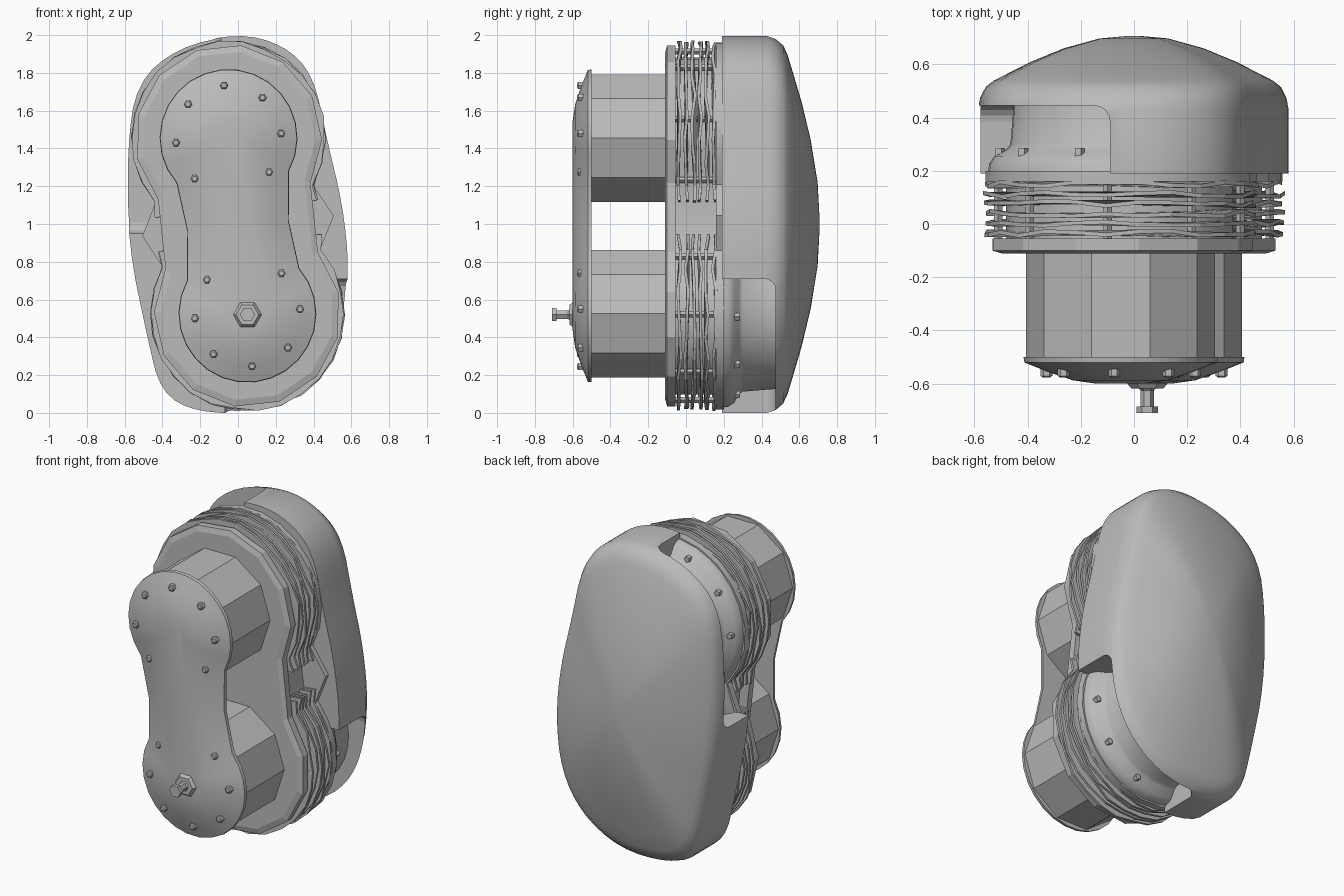
import bpy, bmesh, math, random
from mathutils import Vector

random.seed(4)
if "Cube" in bpy.data.objects:
    bpy.data.objects.remove(bpy.data.objects["Cube"])

grey = bpy.data.materials.new("plain grey")
grey.use_nodes = True
grey.diffuse_color = (0.5, 0.5, 0.5, 1)
grey.node_tree.nodes["Principled BSDF"].inputs["Base Color"].default_value = (0.5, 0.5, 0.5, 1)

# The two cylinder centres lie on a slightly leaning axis
TOP, LOW = Vector((-0.05, 0, 1.455)), Vector((0.05, 0, 0.525))
MID = (TOP + LOW) / 2
HALF = (TOP - LOW).length / 2
T = (TOP - LOW).normalized()
U = Vector((T.z, 0, -T.x))


def at_y(p, y):
    return Vector((p.x, y, p.z))


def arc(side, r, n=12):
    c = MID + T * HALF * side
    angles = [math.radians(-35 + 250 * i / n) for i in range(n + 1)]
    return [c + (U * math.cos(a) + T * math.sin(a)) * r * side for a in angles]


def peanut(r, y, waist=0.82, n=12):
    """Outline around both cylinders, pinched in the middle."""
    pts = []
    for side in (1, -1):
        pts += arc(side, r, n) + [MID - U * waist * r * side]
    return [at_y(p, y) for p in pts]


def lobe(side, r, y, gap=0.09):
    """Outline around one cylinder, cut straight at the waist."""
    cut = MID + T * gap * side
    pts = arc(side, r, 18) + [cut - U * 0.84 * r * side, cut + U * 0.84 * r * side]
    return [at_y(p, y) for p in pts]


def ngon(c, r, y, n):
    return [Vector((c.x + r * math.cos(math.tau * i / n), y,
                    c.z + r * math.sin(math.tau * i / n))) for i in range(n)]


def add_loft(bm, rings):
    loops = [[bm.verts.new(p) for p in ring] for ring in rings]
    n = len(loops[0])
    for a, b in zip(loops, loops[1:]):
        for i in range(n):
            j = (i + 1) % n
            bm.faces.new((a[i], a[j], b[j], b[i]))
    bm.faces.new(loops[0])
    bm.faces.new(loops[-1])


def make(name, lofts, smooth=None):
    bm = bmesh.new()
    for rings in lofts:
        add_loft(bm, rings)
    bmesh.ops.recalc_face_normals(bm, faces=bm.faces)
    mesh = bpy.data.meshes.new(name)
    bm.to_mesh(mesh)
    bm.free()
    mesh.materials.append(grey)
    ob = bpy.data.objects.new(name, mesh)
    bpy.context.collection.objects.link(ob)
    if smooth:
        bpy.ops.object.select_all(action='DESELECT')
        ob.select_set(True)
        bpy.context.view_layer.objects.active = ob
        bpy.ops.object.shade_smooth_by_angle(angle=math.radians(smooth))
    return ob


# Domed rear cover: smoothed outline lofted toward its crown
outline = [(0.0, 2.01), (0.24, 1.95), (0.4, 1.79), (0.47, 1.45), (0.555, 1.1), (0.59, 0.75),
           (0.55, 0.4), (0.4, 0.15), (0.14, 0.0), (-0.22, 0.0), (-0.41, 0.11), (-0.48, 0.4),
           (-0.58, 0.88), (-0.59, 1.4), (-0.54, 1.75), (-0.32, 1.94)]
for _ in range(2):
    pairs = list(zip(outline, outline[1:] + outline[:1]))
    outline = [(a[0] * k + b[0] * (1 - k), a[1] * k + b[1] * (1 - k))
               for a, b in pairs for k in (0.75, 0.25)]
profile = [(1.0, 0.19), (1.0, 0.43), (0.985, 0.475), (0.95, 0.515), (0.9, 0.538), (0.8, 0.568),
           (0.65, 0.612), (0.45, 0.66), (0.22, 0.697), (0.05, 0.706)]
cover = make("rear_cover", [[[Vector((x * s, y, 1 + (z - 1) * s)) for x, z in outline]
                             for s, y in profile]], 40)


# Two opposite openings in the cover
def opening(name, x0, x1, z0, z1, depth):
    cutter = make(name, [[[Vector((x, y, z)) for x, z in
                           ((x0, z0), (x1, z0), (x1, z1), (x0, z1))] for y in (0.05, depth)]])
    bevel = cutter.modifiers.new("round", 'BEVEL')
    bevel.width, bevel.segments = 0.06, 4
    cutter.hide_render = True
    cutter.hide_set(True)
    cut = cover.modifiers.new(name, 'BOOLEAN')
    cut.operation, cut.object, cut.solver = 'DIFFERENCE', cutter, 'EXACT'


opening("lower_opening_cutter", -0.07, 1, -1, 0.71, 0.475)
opening("upper_opening_cutter", -1, -0.09, 0.95, 3, 0.445)

# Body inside the cover, seen through the openings
make("inner_body", [[peanut(r, y, 0.98, 20) for r, y in
                     ((0.5, 0.19), (0.495, 0.225), (0.475, 0.255),
                      (0.43, 0.28), (0.415, 0.3), (0.4, 0.48))]], 35)

# Flanges and the core that carries the fins
make("rear_flange", [[peanut(0.51, y, 1.0, 16) for y in (0.16, 0.2)]], 30)
make("front_flange", [[peanut(r, y, 0.82, 9) for r, y in
                       ((0.46, -0.11), (0.495, -0.1), (0.495, -0.055))]])
make("fin_core", [[peanut(0.43, y, 0.8) for y in (-0.08, 0.17)]], 30)

# Uneven cooling fins, split at the waist
fins = []
for side in (1, -1):
    for k in range(6):
        base = [p + (p - MID).normalized() * random.uniform(-0.012, 0.006)
                + Vector((0, random.uniform(-0.01, 0.01), 0))
                for p in lobe(side, 0.514, -0.042 + 0.037 * k)]
        fins.append([base, [p + Vector((0, 0.015, 0)) for p in base]])
make("cooling_fins", fins)
make("fin_posts", [[ngon(p, 0.016, y, 4) for y in (-0.08, 0.17)]
                   for side in (1, -1) for p in arc(side, 0.46, 6)])

# Faceted cylinders
for name, c in (("upper_cylinder", TOP), ("lower_cylinder", LOW)):
    make(name, [[ngon(c, 0.355, y, 10) for y in (-0.51, -0.09)]])

# Domed front plate joining the cylinders
make("front_plate", [[peanut(r, y, 0.74, 18) for r, y in
                      ((0.365, -0.5), (0.362, -0.52), (0.28, -0.553),
                       (0.18, -0.587), (0.09, -0.6))]], 35)

# Screws around the plate rim and on the inner body
plate_screws, body_screws = [], []
for side, c in ((1, TOP), (-1, LOW)):
    def ring_point(r, deg):
        a = math.radians(deg)
        return c + Vector((math.cos(a), 0, math.sin(a))) * r * side
    for k in range(7):
        p = ring_point(0.28, -40 + 45 * k)
        plate_screws.append([ngon(p, r, y, 6) for r, y in
                             ((0.022, -0.53), (0.022, -0.57), (0.014, -0.576))])
    for k in range(4):
        p = ring_point(0.455, 110 + 34 * k)
        body_screws.append([ngon(p, 0.02, y, 5) for y in (0.24, 0.285)])
make("plate_screws", plate_screws)
make("body_screws", body_screws)

# Drain bolt with nut, stem and head
bolt = Vector((0.05, 0, 0.52))
make("drain_bolt", [[ngon(bolt, r, y, 6) for r, y in spans] for spans in (
    ((0.075, -0.57), (0.075, -0.6), (0.06, -0.618)),
    ((0.04, -0.61), (0.025, -0.625), (0.025, -0.69)),
    ((0.04, -0.685), (0.04, -0.71)))])
